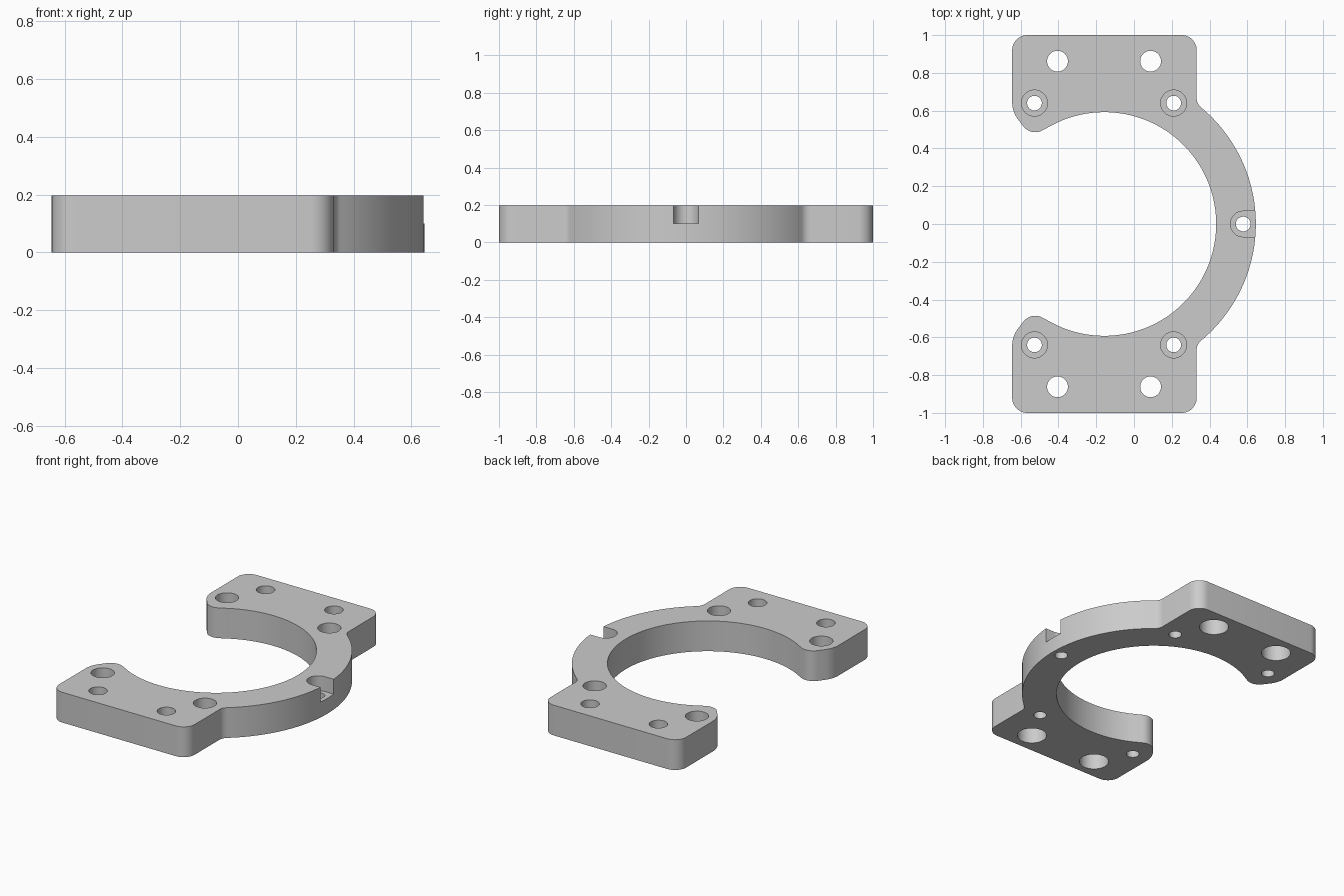
import bpy, bmesh, math
from mathutils import Vector

if "Cube" in bpy.data.objects:
    bpy.data.objects.remove(bpy.data.objects["Cube"])

H = 0.197            # plate thickness
STEP = 0.1           # counterbore floor height
CX, R_OUT, R_IN = -0.157, 0.802, 0.592


def arc(cx, r, a0, a1, n):
    pts = []
    for i in range(n + 1):
        a = math.radians(a0 + (a1 - a0) * i / n)
        pts.append(Vector((cx + r * math.cos(a), r * math.sin(a), 0)))
    return pts


def fillet(p, c, q, r, n=10):
    u, v = (p - c).normalized(), (q - c).normalized()
    half = u.angle(v) / 2
    mid = c + (u + v).normalized() * r / math.sin(half)
    t = r / math.tan(half)
    a, b = (c + u * t - mid).normalized(), (c + v * t - mid).normalized()
    return [mid + a.slerp(b, i / n) * r for i in range(n + 1)]


def new_object(name, bm):
    bmesh.ops.recalc_face_normals(bm, faces=bm.faces)
    mesh = bpy.data.meshes.new(name)
    bm.to_mesh(mesh)
    bm.free()
    ob = bpy.data.objects.new(name, mesh)
    bpy.context.collection.objects.link(ob)
    return ob


def prism(name, pts, z0, z1):
    bm = bmesh.new()
    face = bm.faces.new([bm.verts.new((p.x, p.y, z0)) for p in pts])
    ext = bmesh.ops.extrude_face_region(bm, geom=[face])
    verts = [g for g in ext["geom"] if isinstance(g, bmesh.types.BMVert)]
    bmesh.ops.translate(bm, verts=verts, vec=(0, 0, z1 - z0))
    return new_object(name, bm)


def stepped_cutter(x, y, r_low, r_high, z, n=40):
    # Stacked rings make one closed drill shape with a step at height z
    bm = bmesh.new()
    rings = []
    for r, h in ((r_low, -0.1), (r_low, z), (r_high, z), (r_high, H + 0.1)):
        rings.append([bm.verts.new((x + r * math.cos(k * math.tau / n),
                                    y + r * math.sin(k * math.tau / n), h)) for k in range(n)])
    for a, b in zip(rings, rings[1:]):
        for k in range(n):
            j = (k + 1) % n
            bm.faces.new((a[k], a[j], b[j], b[k]))
    bm.faces.new(rings[0])
    bm.faces.new(rings[-1])
    return new_object("hole_cutter", bm)


def cut(target, cutter):
    cutter.hide_render = True
    mod = target.modifiers.new("cut", 'BOOLEAN')
    mod.operation = 'DIFFERENCE'
    mod.solver = 'EXACT'
    mod.object = cutter
    bpy.context.view_layer.objects.active = target
    bpy.ops.object.modifier_apply(modifier=mod.name)
    bpy.data.objects.remove(cutter)


# Upper half outline: outer arc, rounded block, hooked tip, inner arc
outer = arc(CX, R_OUT, 0, 50.4, 32)
inner = arc(CX, R_IN, 117.5, 0, 64)
corners = [((0.332, 0.636), 0.06), ((0.332, 1.0), 0.08), ((-0.645, 1.0), 0.08),
           ((-0.645, 0.595), 0.15), ((-0.545, 0.463), 0.08)]
path = [outer[-1]] + [Vector((*c, 0)) for c, _ in corners] + [inner[0]]
half = outer[:-1]
for i, (_, r) in enumerate(corners):
    half += fillet(path[i], path[i + 1], path[i + 2], r)
half += inner

# Mirror the outline and extrude it into the plate
lower = [Vector((p.x, -p.y, 0)) for p in reversed(half[1:-1])]
plate = prism("bracket_plate", half + lower, 0, H)

# Mounting holes: two bored from below, two bored from above on each side
for s in (1, -1):
    for x in (-0.405, 0.088):
        cut(plate, stepped_cutter(x, s * 0.862, 0.089, 0.055, 0.11))
    for x in (-0.527, 0.21):
        cut(plate, stepped_cutter(x, s * 0.64, 0.039, 0.069, STEP))

# Side hole with an open notch through the outer rim
notch = arc(0.578, 0.068, 90, 270, 20) + [Vector((0.75, -0.068, 0)), Vector((0.75, 0.068, 0))]
cut(plate, prism("notch_cutter", notch, STEP, H + 0.1))
cut(plate, prism("rim_hole_cutter", arc(0.578, 0.039, 0, 351, 39), -0.1, H + 0.1))

# Smooth the curved walls, keep the rims crisp
bpy.ops.object.select_all(action='DESELECT')
plate.select_set(True)
bpy.context.view_layer.objects.active = plate
bpy.ops.object.shade_smooth_by_angle(angle=math.radians(30))
